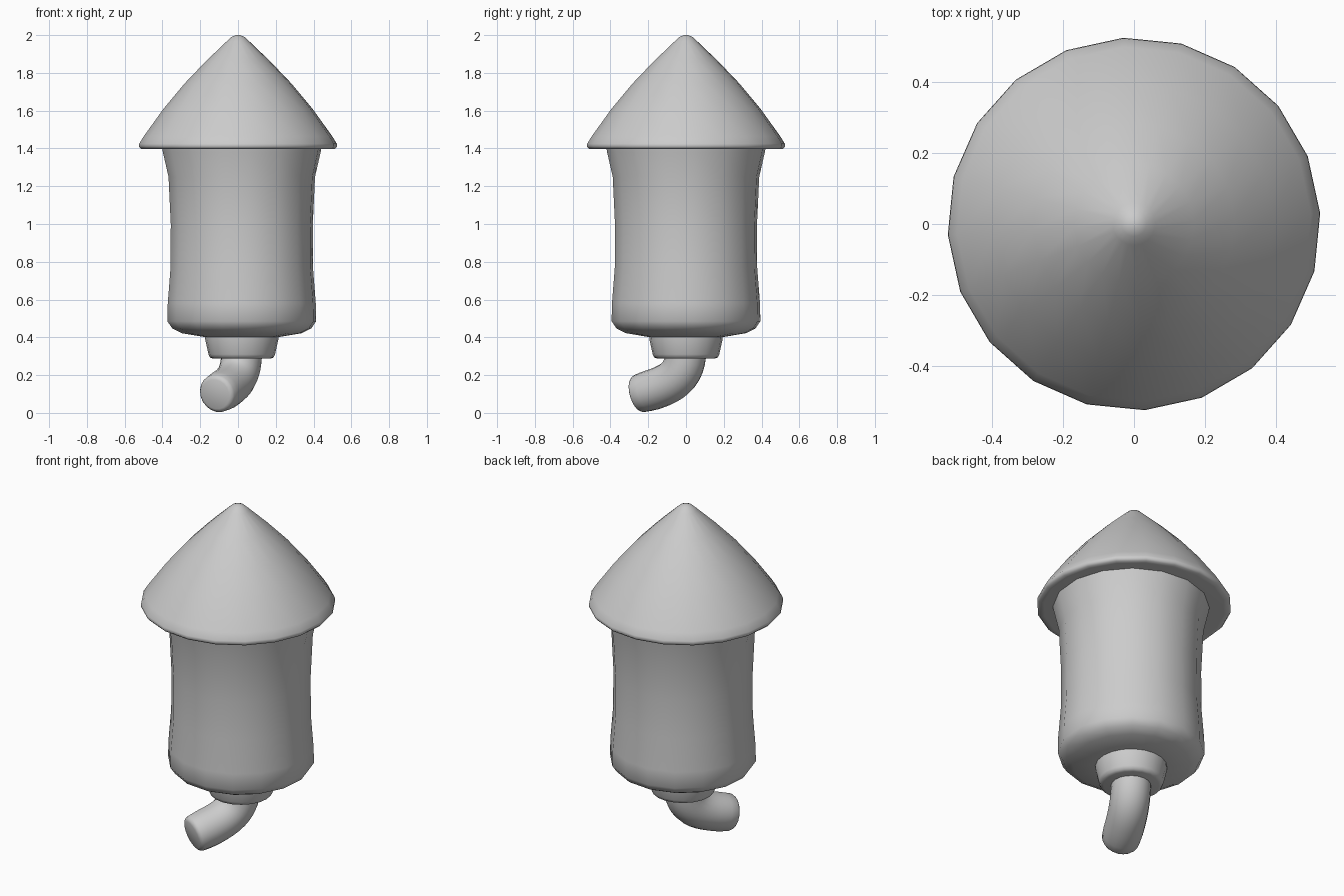
import bpy, bmesh, math
from mathutils import Vector
from mathutils.geometry import interpolate_bezier

cube = bpy.data.objects.get("Cube")
if cube:
    bpy.data.objects.remove(cube, do_unlink=True)


def sweep(name, centres, radii, sides, turn=0.0, smooth=50):
    """Skin a row of rings, each facing along the path, and cap both ends."""
    bm = bmesh.new()
    rings = []
    for i, (c, r) in enumerate(zip(centres, radii)):
        ahead = centres[min(i + 1, len(centres) - 1)] - centres[max(i - 1, 0)]
        rot = Vector((0, 0, -1)).rotation_difference(ahead)
        ring = []
        for k in range(sides):
            a = turn + math.tau * k / sides
            ring.append(bm.verts.new(c + rot @ Vector((r * math.cos(a), r * math.sin(a), 0))))
        rings.append(ring)
    for low, high in zip(rings, rings[1:]):
        for k in range(sides):
            n = (k + 1) % sides
            bm.faces.new((low[k], low[n], high[n], high[k]))
    bm.faces.new(rings[0])
    bm.faces.new(rings[-1])
    bmesh.ops.recalc_face_normals(bm, faces=bm.faces)
    mesh = bpy.data.meshes.new(name)
    bm.to_mesh(mesh)
    bm.free()
    obj = bpy.data.objects.new(name, mesh)
    bpy.context.collection.objects.link(obj)
    bpy.ops.object.select_all(action='DESELECT')
    obj.select_set(True)
    bpy.context.view_layer.objects.active = obj
    bpy.ops.object.shade_smooth_by_angle(angle=math.radians(smooth))
    return obj


def lathe(name, profile, x, sides, turn=0.0):
    """Turn a (radius, height) profile, listed top down, about a vertical axis."""
    return sweep(name, [Vector((x, 0, z)) for r, z in profile],
                 [r for r, z in profile], sides, turn)


# Pointed cap with a softened tip and rim
lathe("cap", [(0.012, 2.0), (0.035, 1.99), (0.06, 1.967), (0.17, 1.862), (0.285, 1.742),
              (0.395, 1.61), (0.5, 1.464), (0.524, 1.425), (0.526, 1.41),
              (0.515, 1.398), (0.49, 1.396)], 0, 20, math.radians(3.3))

# Waisted body with a rounded base
lathe("body", [(0.425, 1.41), (0.42, 1.38), (0.39, 1.25), (0.378, 1.0), (0.379, 0.77),
               (0.394, 0.58), (0.396, 0.485), (0.37, 0.447), (0.32, 0.422),
               (0.2, 0.402)], 0.02, 16, math.radians(6))

# Tapered collar under the body
lathe("collar", [(0.195, 0.43), (0.194, 0.39), (0.176, 0.31), (0.168, 0.293),
                 (0.15, 0.287)], 0.02, 20)

# Bent fuse with a rounded end
start, end = Vector((0.02, 0, 0.34)), Vector((-0.11, -0.245, 0.103))
path = interpolate_bezier(start, Vector((0.02, 0, 0.18)), Vector((-0.03, -0.09, 0.145)), end, 14)
heading = (path[-1] - path[-2]).normalized()
path += [end + heading * d for d in (0.013, 0.02)]
sweep("fuse", path, [0.108] * 12 + [0.106, 0.102, 0.094, 0.08], 20)
